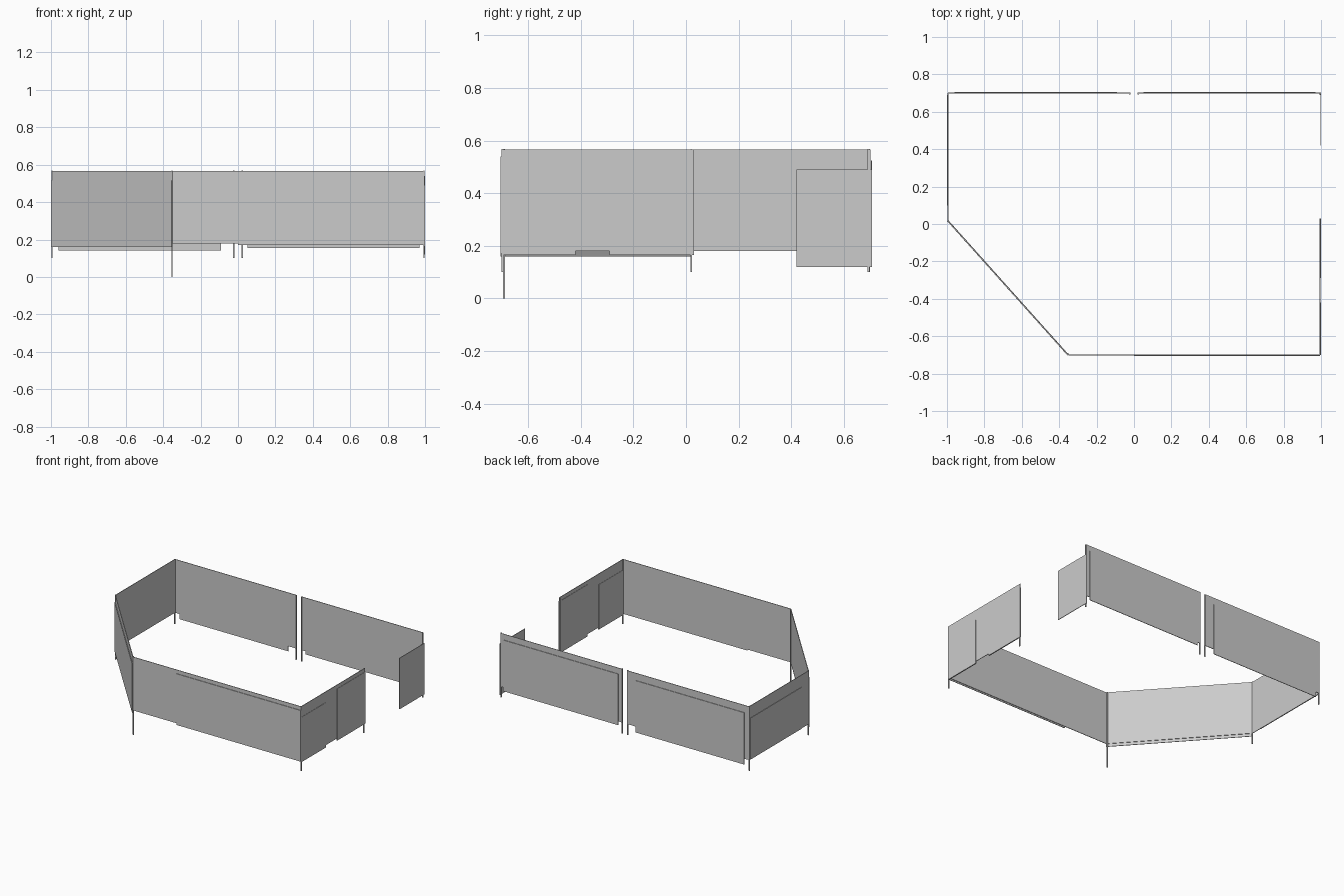
import bpy
import bmesh
from mathutils import Vector, Matrix

cube = bpy.data.objects.get("Cube")
if cube:
    bpy.data.objects.remove(cube)

grey = bpy.data.materials.new("plain_grey")
grey.use_nodes = True
grey.diffuse_color = (0.6, 0.6, 0.6, 1)
grey.node_tree.nodes["Principled BSDF"].inputs["Base Color"].default_value = (0.6, 0.6, 0.6, 1)


def panel(name, start, end, low, high, thick=0.004):
    """Thin upright slab between two ground points."""
    a, b = Vector(start), Vector(end)
    run = b - a
    along = Vector((run.x, run.y, 0)).normalized()
    across = Vector((-along.y, along.x, 0))
    mid = (a + b) / 2
    frame = Matrix((along * run.length, across * thick, Vector((0, 0, high - low)))).transposed().to_4x4()
    frame.translation = (mid.x, mid.y, (low + high) / 2)
    bm = bmesh.new()
    bmesh.ops.create_cube(bm, size=1, matrix=frame)
    bmesh.ops.recalc_face_normals(bm, faces=bm.faces)
    mesh = bpy.data.meshes.new(name)
    bm.to_mesh(mesh)
    bm.free()
    mesh.materials.append(grey)
    obj = bpy.data.objects.new(name, mesh)
    bpy.context.collection.objects.link(obj)


def post(name, x, y, low=0.1, high=0.568, size=0.007):
    panel(name, (x - size / 2, y), (x + size / 2, y), low, high, size)


TOP, BASE = 0.567, 0.18
X, Y = 0.995, 0.7
BEND_FRONT, BEND_SIDE = (-0.35, -Y), (-X, 0.02)

# Main walls
panel("front_wall", BEND_FRONT, (X, -Y), BASE, TOP)
panel("left_wall", (X, -Y), (X, 0.03), BASE, TOP)
panel("right_wall", BEND_SIDE, (-X, Y), BASE, TOP)
panel("diagonal_wall", BEND_SIDE, BEND_FRONT, BASE, TOP)
panel("back_left_wall", (0.02, Y), (X, Y), BASE, TOP)
panel("back_right_wall", (-X, Y), (-0.02, Y), BASE, TOP)

# Overlapping cladding plates
panel("front_plate", (0, -0.704), (X, -0.704), 0.17, 0.54)
panel("back_left_plate", (0.05, 0.705), (0.97, 0.705), 0.155, 0.525)
panel("back_right_plate", (-0.96, 0.705), (-0.09, 0.705), 0.14, 0.515)
panel("left_front_plate", (X, -Y), (X, -0.42), 0.165, 0.49, 0.008)
panel("left_rear_plate", (X, -0.29), (X, 0.03), 0.165, 0.54, 0.008)
panel("right_plate", (-0.998, 0.1), (-0.998, 0.69), BASE, 0.48)
panel("diagonal_plate", (-0.998, 0.017), (-0.353, -0.703), 0.16, 0.515)

# Short loose panel at the rear opening
panel("rear_return_panel", (0.998, 0.42), (0.998, 0.707), 0.12, 0.49)

# Support posts
post("bend_post", -0.353, -0.692, 0)
for side, label in ((-1, "right"), (1, "left")):
    post(label + "_gap_post", side * 0.022, 0.696)
    post(label + "_rear_post", side * 0.994, 0.694)
    post(label + "_middle_post", side * 0.994, 0.02)
post("left_front_post", 0.994, -0.698)
